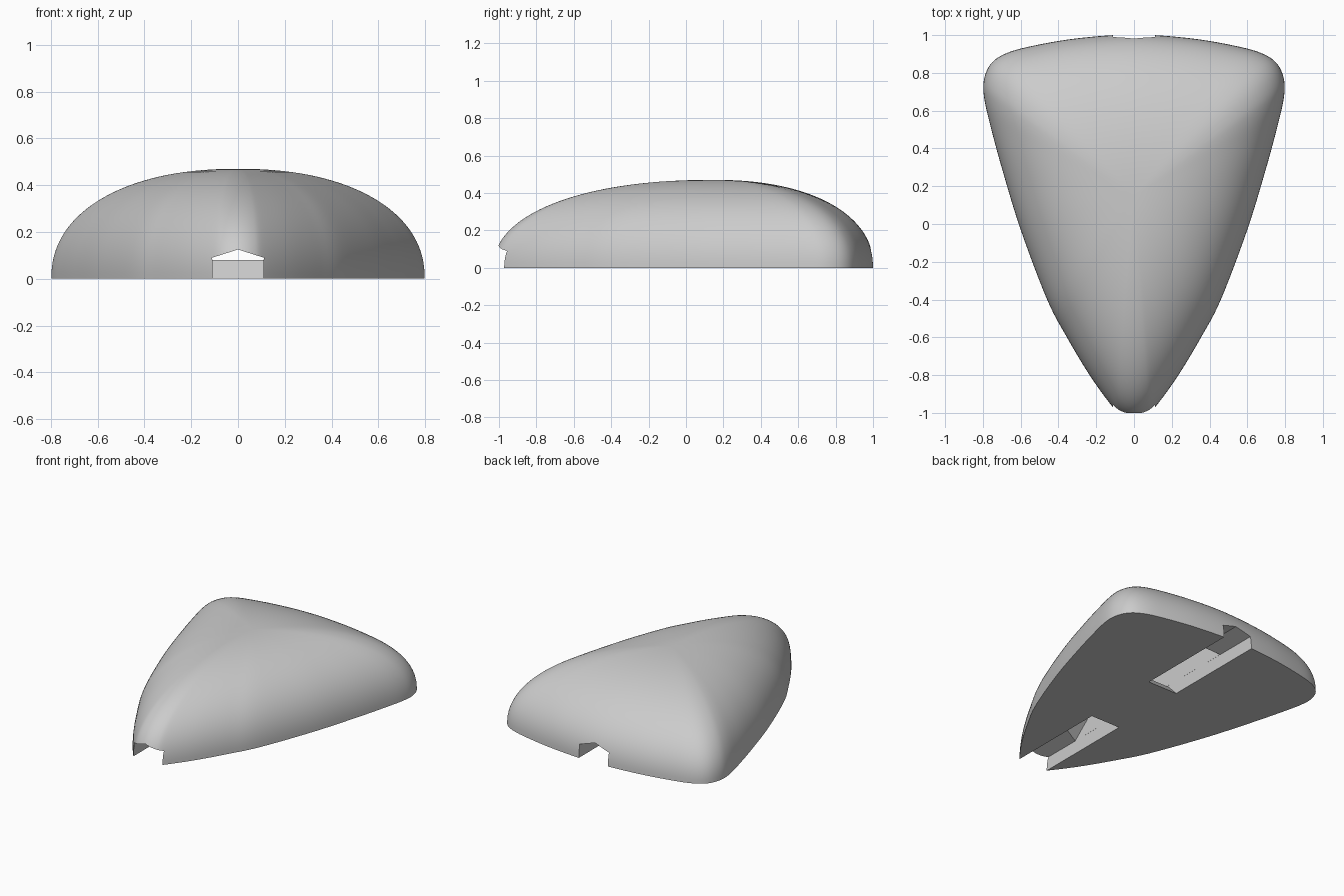
import bpy, bmesh, math
from mathutils import Vector

cube = bpy.data.objects.get("Cube")
if cube:
    bpy.data.objects.remove(cube, do_unlink=True)

grey = bpy.data.materials.new("plain_grey")
grey.use_nodes = True
grey.diffuse_color = (0.6, 0.6, 0.6, 1)
grey.node_tree.nodes["Principled BSDF"].inputs["Base Color"].default_value = (0.6, 0.6, 0.6, 1)


def make_object(name, bm):
    bmesh.ops.recalc_face_normals(bm, faces=bm.faces)
    mesh = bpy.data.meshes.new(name)
    bm.to_mesh(mesh)
    bm.free()
    mesh.materials.append(grey)
    obj = bpy.data.objects.new(name, mesh)
    bpy.context.collection.objects.link(obj)
    return obj


def smooth_loop(points, steps):
    """Closed Catmull-Rom curve through the points."""
    out, n = [], len(points)
    for i in range(n):
        a, b, c, d = (points[(i + k) % n] for k in (-1, 0, 1, 2))
        for s in range(steps):
            t = s / steps
            out.append(0.5 * (2 * b + (c - a) * t + (2 * a - 5 * b + 4 * c - d) * t * t
                              + (3 * b - a - 3 * c + d) * t ** 3))
    return out


def prism(name, points, shift):
    """Extrude a flat polygon along the shift vector."""
    bm = bmesh.new()
    face = bm.faces.new([bm.verts.new(p) for p in points])
    new = bmesh.ops.extrude_face_region(bm, geom=[face])["geom"]
    bmesh.ops.translate(bm, vec=shift, verts=[v for v in new if isinstance(v, bmesh.types.BMVert)])
    return make_object(name, bm)


# Rounded triangular footprint, nose to tail, mirrored across x
half = [(0, -1.03), (0.065, -1.012), (0.12, -0.96), (0.235, -0.8), (0.355, -0.6),
        (0.46, -0.4), (0.6, -0.03), (0.695, 0.28), (0.755, 0.5), (0.792, 0.66),
        (0.795, 0.76), (0.76, 0.845), (0.685, 0.9), (0.55, 0.94), (0.3, 0.983), (0, 1.003)]
pts = [Vector(p) for p in half]
pts += [Vector((-p.x, p.y)) for p in reversed(pts[1:-1])]
outline = smooth_loop(pts, 6)

# Domed shell: footprint shrinks towards the crown along a superellipse
CROWN, HEIGHT, POWER, RINGS = Vector((0, 0.15)), 0.47, 2.2, 36
bm = bmesh.new()
rings = []
for r in range(RINGS):
    angle = math.pi / 2 * r / RINGS
    scale = math.cos(angle) ** (2 / POWER)
    z = HEIGHT * math.sin(angle) ** (2 / POWER)
    rings.append([bm.verts.new((*(CROWN + (p - CROWN) * scale), z)) for p in outline])
count = len(outline)
for low, high in zip(rings, rings[1:]):
    for i in range(count):
        j = (i + 1) % count
        bm.faces.new((low[i], low[j], high[j], high[i]))
top = bm.verts.new((*CROWN, HEIGHT))
for i in range(count):
    bm.faces.new((rings[-1][i], rings[-1][(i + 1) % count], top))
bm.faces.new(list(reversed(rings[0])))
shell = make_object("domed_shell", bm)

# Channel passing over a central bridge, open at nose and tail
side = [(1.2, 0.088), (0.7, 0.088), (0.48, 0.28)]
under = [(0.2, 0.08), (0.28, -0.005), (0.28, -0.1), (1.2, -0.1)]
profile = side + [(-y, z) for y, z in reversed(side)]
profile += [(-y, z) for y, z in reversed(under)] + under
channel = prism("channel_cutter", [(-0.11, y, z) for y, z in profile], (0.22, 0, 0))

# Peaked ceiling of the openings
peak = [(-0.1103, 0.083), (0.1103, 0.083), (0.1103, 0.09), (0, 0.125), (-0.1103, 0.09)]
roof = prism("peak_cutter", [(x, -1.3, z) for x, z in peak], (0, 2.6, 0))

for cutter in (channel, roof):
    cut = shell.modifiers.new(cutter.name, "BOOLEAN")
    cut.operation = "DIFFERENCE"
    cut.solver = "EXACT"
    cut.object = cutter
    cutter.hide_render = True

# Apply the cuts, then drop the cutters
bpy.ops.object.select_all(action="DESELECT")
shell.select_set(True)
bpy.context.view_layer.objects.active = shell
for cutter in (channel, roof):
    bpy.ops.object.modifier_apply(modifier=cutter.name)
    bpy.data.objects.remove(cutter, do_unlink=True)
bpy.ops.object.shade_smooth_by_angle(angle=math.radians(30))
